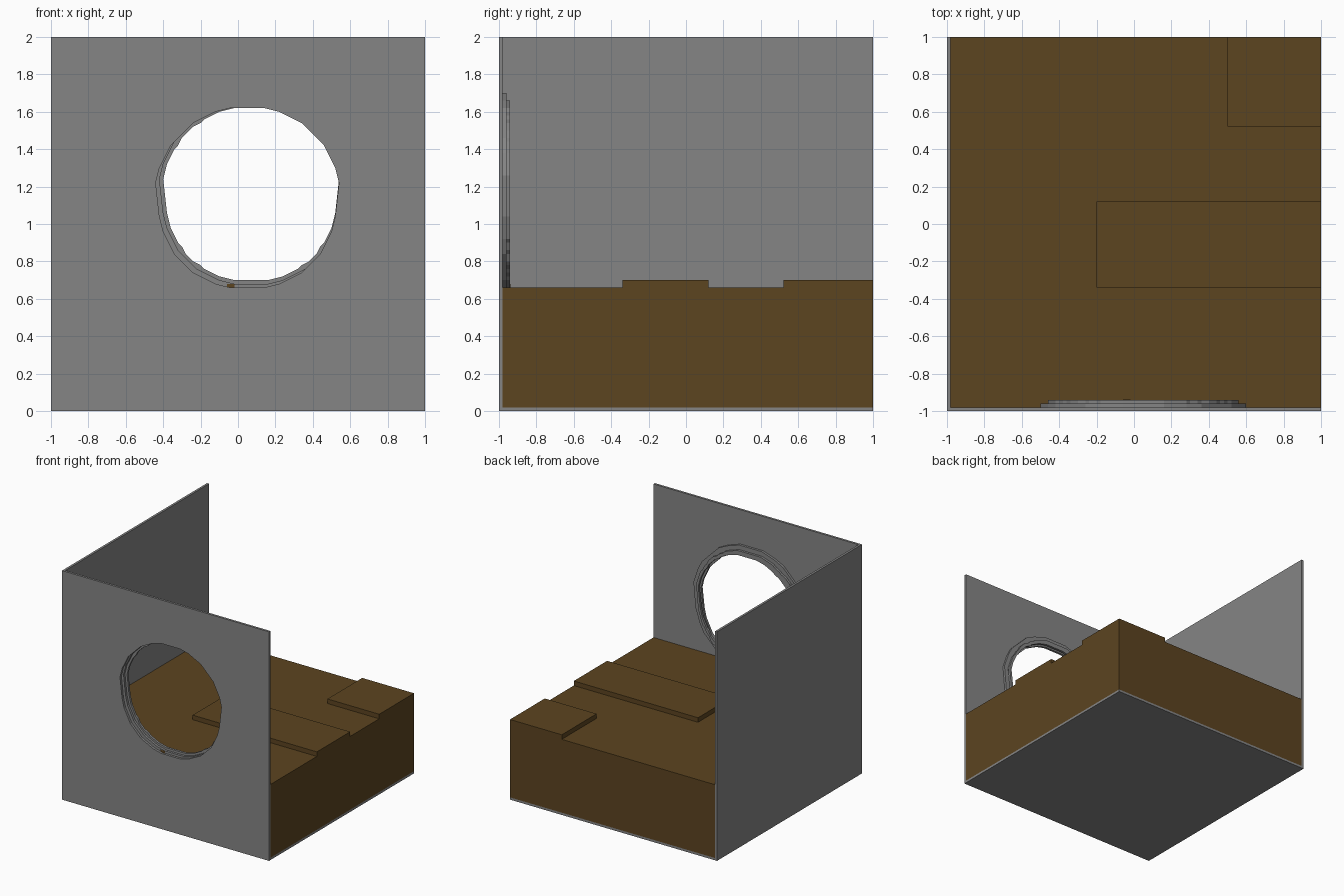
import bpy, bmesh, math

cube = bpy.data.objects.get("Cube")
if cube:
    bpy.data.objects.remove(cube, do_unlink=True)

STEP = 0.02  # size of one block


def material(name, rgb):
    m = bpy.data.materials.new(name)
    m.use_nodes = True
    m.diffuse_color = (*rgb, 1)
    bsdf = next(n for n in m.node_tree.nodes if n.type == 'BSDF_PRINCIPLED')
    bsdf.inputs["Base Color"].default_value = (*rgb, 1)
    return m


grey = material("stone grey", (0.235, 0.235, 0.235))
brown = material("earth brown", (0.107, 0.058, 0.0144))


def box(name, lo, hi, mat):
    """Box between two opposite corners."""
    bm = bmesh.new()
    bmesh.ops.create_cube(bm, size=1)
    for v in bm.verts:
        v.co = [lo[i] + (v.co[i] + 0.5) * (hi[i] - lo[i]) for i in range(3)]
    me = bpy.data.meshes.new(name)
    bm.to_mesh(me)
    bm.free()
    me.materials.append(mat)
    ob = bpy.data.objects.new(name, me)
    bpy.context.collection.objects.link(ob)
    return ob


def blocky_circle(cx, cz, r):
    """Outline of a circle made of square blocks."""
    big, n = r / STEP, int(r / STEP)
    right = []
    for k in range(-n, n + 1):
        half = (int(math.sqrt(big * big - k * k)) + 0.5) * STEP
        for z in ((k - 0.5) * STEP, (k + 0.5) * STEP):
            # drop the shared point where neighbouring rows are equally wide
            if right and abs(right[-1][0] - half) < 1e-6:
                right[-1] = (half, z)
            else:
                right.append((half, z))
    left = [(-x, z) for x, z in reversed(right)]
    return [(cx + x, cz + z) for x, z in right + left]


def plate(name, outer, hole, y0, y1, mat):
    """Upright plate with a hole, filled between two outlines."""
    cu = bpy.data.curves.new(name, 'CURVE')
    cu.dimensions = '2D'
    cu.fill_mode = 'BOTH'
    cu.extrude = (y1 - y0) / 2
    for outline in (outer, hole):
        sp = cu.splines.new('POLY')
        sp.points.add(len(outline) - 1)
        for p, (x, z) in zip(sp.points, outline):
            p.co = (x, z, 0, 1)
        sp.use_cyclic_u = True
    tmp = bpy.data.objects.new(name + " outline", cu)
    bpy.context.collection.objects.link(tmp)
    bpy.context.view_layer.update()
    me = bpy.data.meshes.new_from_object(
        tmp.evaluated_get(bpy.context.evaluated_depsgraph_get()))
    bpy.data.objects.remove(tmp, do_unlink=True)
    bpy.data.curves.remove(cu)
    # stand the flat plate upright and weld it
    bm = bmesh.new()
    bm.from_mesh(me)
    for v in bm.verts:
        x, z, d = v.co
        v.co = (x, (y0 + y1) / 2 - d, z)
    bmesh.ops.remove_doubles(bm, verts=bm.verts, dist=1e-4)
    bmesh.ops.recalc_face_normals(bm, faces=bm.faces)
    for f in bm.faces:
        f.smooth = False
        f.material_index = 0
    bm.to_mesh(me)
    bm.free()
    me.name = name
    me.materials.clear()
    me.materials.append(mat)
    ob = bpy.data.objects.new(name, me)
    bpy.context.collection.objects.link(ob)
    return ob


# Thin shell: front wall with round opening, side wall and floor
square = [(-1, 0), (1, 0), (1, 2), (-1, 2)]
plate("front_wall", square, blocky_circle(0.05, 1.13, 0.49), -1, -0.98, grey)
box("side_wall", (-1, -0.98, 0), (-0.98, 1, 2), grey)
box("floor", (-0.98, -0.98, 0), (1, 1, 0.02), grey)

# Stepped rim behind the opening
plate("wide_rim", blocky_circle(0.05, 1.15, 0.55),
      blocky_circle(0.07, 1.15, 0.49), -0.98, -0.96, grey)
plate("narrow_rim", blocky_circle(0.05, 1.15, 0.51),
      blocky_circle(0.07, 1.15, 0.47), -0.96, -0.94, grey)

# Earth body with two raised slabs and a small clump at the opening
box("ground", (-0.98, -0.982, 0.02), (1, 1, 0.66), brown)
box("middle_slab", (-0.2, -0.34, 0.66), (1, 0.12, 0.70), brown)
box("corner_slab", (0.5, 0.52, 0.66), (1, 1, 0.70), brown)
box("earth_clump", (-0.06, -0.982, 0.66), (-0.02, -0.938, 0.68), brown)
